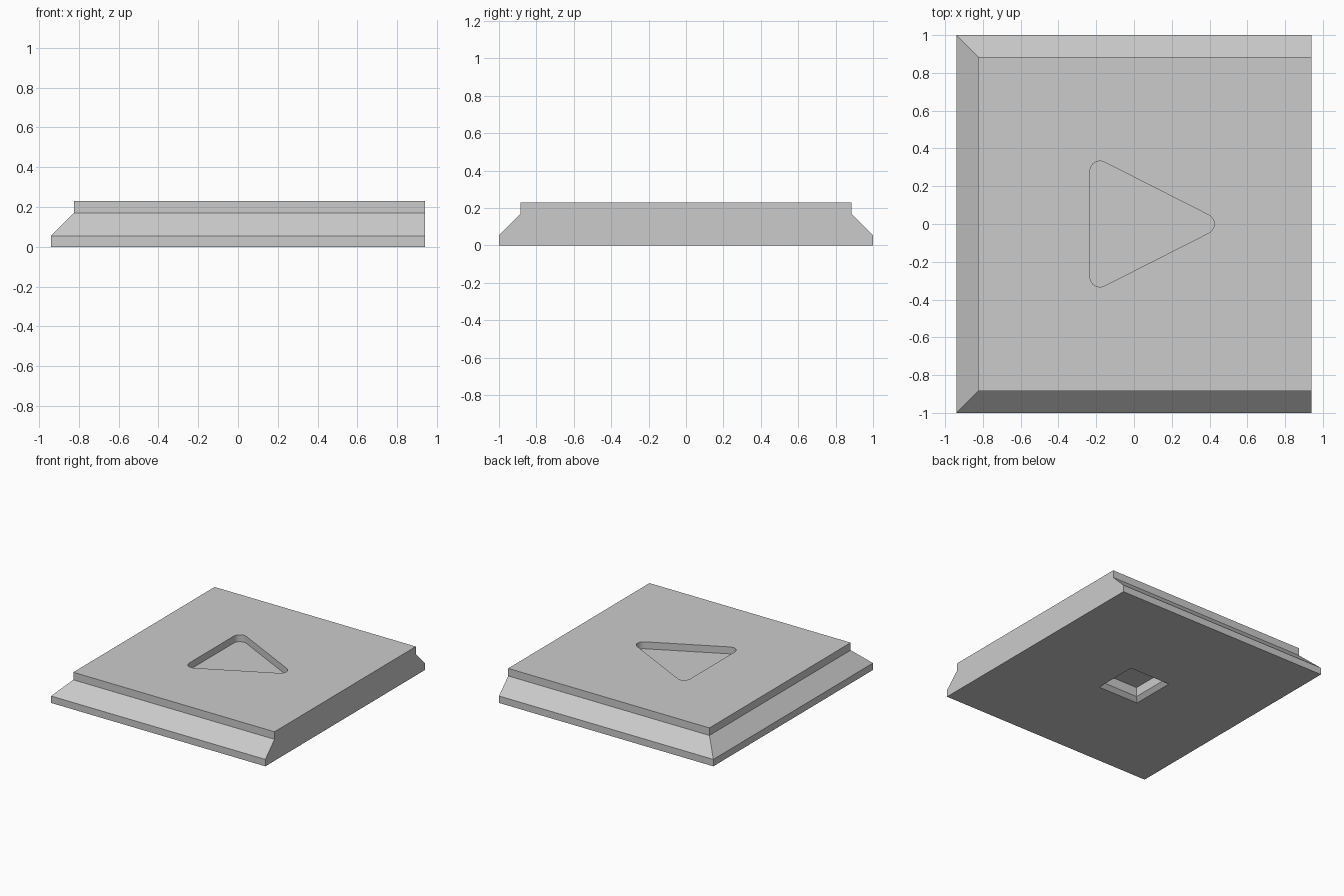
import bpy, bmesh
from math import pi, atan2, cos, sin

cube = bpy.data.objects.get("Cube")
if cube:
    bpy.data.objects.remove(cube, do_unlink=True)

grey = bpy.data.materials.new("plain grey")
grey.use_nodes = True
colour = (0.6, 0.6, 0.6, 1)
grey.diffuse_color = colour
grey.node_tree.nodes["Principled BSDF"].inputs["Base Color"].default_value = colour


def loft(name, sections):
    """Skin a stack of (outline, height) sections and cap both ends."""
    bm = bmesh.new()
    rings = [[bm.verts.new((x, y, z)) for x, y in outline] for outline, z in sections]
    for low, high in zip(rings, rings[1:]):
        for i in range(len(low)):
            j = (i + 1) % len(low)
            bm.faces.new((low[i], low[j], high[j], high[i]))
    bm.faces.new(rings[0][::-1])
    bm.faces.new(rings[-1])
    bmesh.ops.recalc_face_normals(bm, faces=bm.faces)
    mesh = bpy.data.meshes.new(name)
    bm.to_mesh(mesh)
    bm.free()
    mesh.materials.append(grey)
    obj = bpy.data.objects.new(name, mesh)
    bpy.context.collection.objects.link(obj)
    return obj


def rectangle(x0, x1, y):
    return [(x0, -y), (x1, -y), (x1, y), (x0, y)]


def rounded_triangle(base_x, tip_x, half, radius, steps=10):
    """Triangle pointing to +x, given its arc centres and corner radius."""
    slant = atan2(tip_x - base_x, half)
    corners = [((base_x, -half), -pi, -slant),
               ((tip_x, 0), -slant, slant),
               ((base_x, half), slant, pi)]
    points = []
    for (cx, cy), start, end in corners:
        for i in range(steps + 1):
            a = start + (end - start) * i / steps
            points.append((cx + radius * cos(a), cy + radius * sin(a)))
    return points


# Tile: stepped and sloped on three sides, cut flush on the +x side
RIGHT, HEIGHT = 0.94, 0.23
foot = rectangle(-0.94, RIGHT, 1.0)
deck = rectangle(-0.825, RIGHT, 0.885)
tile = loft("tile", [(foot, 0), (foot, 0.055), (deck, 0.17), (deck, HEIGHT)])

# Arrow-shaped pocket in the top
arrow = rounded_triangle(-0.18, 0.372, 0.28, 0.053)
arrow_cutter = loft("arrow_cutter", [(arrow, HEIGHT - 0.055), (arrow, HEIGHT + 0.1)])

# Square socket underneath with a chamfered mouth
MOUTH, CHAMFER = 0.18, 0.03
mouth = rectangle(-MOUTH, MOUTH, MOUTH)
flare = rectangle(-MOUTH - CHAMFER, MOUTH + CHAMFER, MOUTH + CHAMFER)
throat = rectangle(-MOUTH + CHAMFER, MOUTH - CHAMFER, MOUTH - CHAMFER)
socket_cutter = loft("socket_cutter", [(flare, -CHAMFER), (mouth, 0),
                                       (throat, CHAMFER), (throat, 0.105)])

# Cut both recesses, then discard the cutters
bpy.context.view_layer.objects.active = tile
for cutter in (arrow_cutter, socket_cutter):
    cutter.hide_render = True
    cut = tile.modifiers.new(cutter.name, "BOOLEAN")
    cut.operation = "DIFFERENCE"
    cut.solver = "EXACT"
    cut.object = cutter
    bpy.ops.object.modifier_apply(modifier=cut.name)
    bpy.data.objects.remove(cutter, do_unlink=True)

# Smooth the rounded corners only
bpy.ops.object.select_all(action="DESELECT")
tile.select_set(True)
bpy.ops.object.shade_smooth_by_angle(angle=pi / 6)
